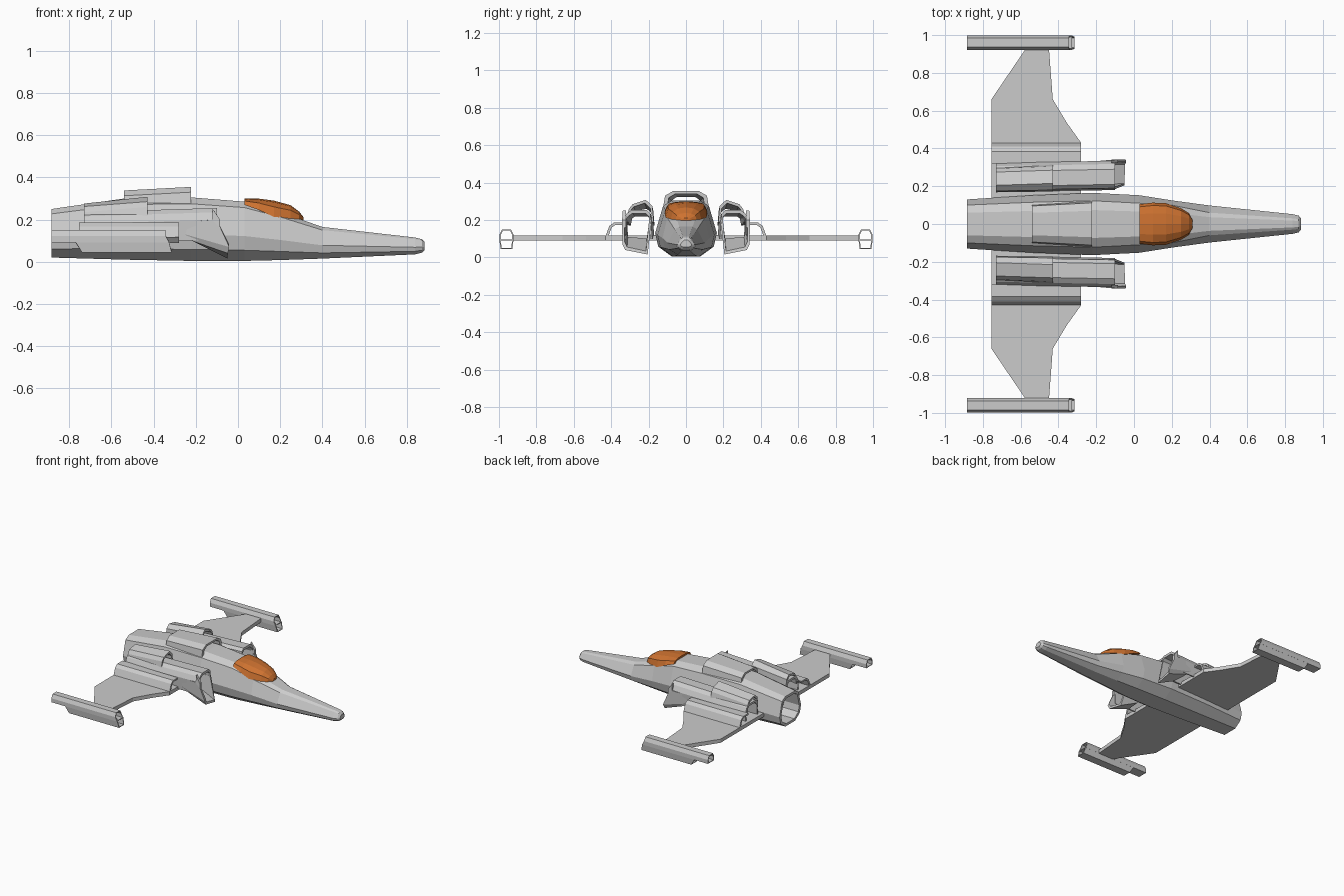
import bpy, bmesh, math

if "Cube" in bpy.data.objects:
    bpy.data.objects.remove(bpy.data.objects["Cube"])


def loft(name, rings, mirror=False, closed=False):
    """Skin a series of equal-length closed 3D rings; closed joins last ring to first."""
    bm = bmesh.new()
    vs = [[bm.verts.new(p) for p in r] for r in rings]
    n = len(rings[0])
    pairs = list(zip(vs, vs[1:])) + ([(vs[-1], vs[0])] if closed else [])
    for a, b in pairs:
        for i in range(n):
            j = (i + 1) % n
            bm.faces.new((a[i], a[j], b[j], b[i]))
    if not closed:
        bm.faces.new(vs[0])
        bm.faces.new(vs[-1])
    bmesh.ops.recalc_face_normals(bm, faces=bm.faces)
    me = bpy.data.meshes.new(name)
    bm.to_mesh(me)
    bm.free()
    ob = bpy.data.objects.new(name, me)
    bpy.context.collection.objects.link(ob)
    if mirror:
        m = ob.modifiers.new("mirror", 'MIRROR')
        m.use_axis = (False, True, False)
    return ob


def shrink(pts, c, k):
    return [(c[0] + (y - c[0]) * k, c[1] + (z - c[1]) * k) for y, z in pts]


def at(x, pts):
    return [(x, y, z) for y, z in pts]


def band(x, pts, c, k=0.85):
    """Cross-section of an open arch with wall thickness."""
    return at(x, pts + shrink(pts, c, k)[::-1])


def tube(name, xs_back, xs_front, pts, c, k, mirror=True):
    """Hollow tube open at both ends; per-point x allows slanted ends."""
    inner = shrink(pts, c, k)

    def ring(xs, p):
        return [(x, y, z) for x, (y, z) in zip(xs, p)]
    return loft(name, [ring(xs_back, pts), ring(xs_front, pts),
                       ring(xs_front, inner), ring(xs_back, inner)], mirror, True)


# Fuselage with hollow exhaust
def section(w, zb, zt, tw):
    h = zt - zb
    half = [(.45 * w, zb), (.9 * w, zb + .18 * h), (w, zb + .42 * h),
            (tw, zb + .9 * h), (.6 * tw, zt)]
    return half + [(-y, z) for y, z in half[::-1]]


body = [(-.885, .13, .02, .25, .10), (-.54, .152, .01, .30, .115),
        (-.22, .165, .004, .305, .123), (.03, .152, .004, .285, .11),
        (.2, .125, .008, .235, .10), (.4, .098, .015, .165, .06),
        (.84, .052, .035, .115, .03), (.872, .044, .043, .107, .026),
        (.885, .03, .055, .093, .015)]
rings = [at(s[0], section(*s[1:])) for s in body]
tail = shrink(section(*body[0][1:]), (0, .135), .84)
loft("fuselage", [at(-.6, tail), at(-.885, tail)] + rings)

# Canopy
glass = bpy.data.materials.new("orange_glass")
glass.diffuse_color = (.62, .17, .03, 1)
glass.use_nodes = True
glass.node_tree.nodes["Principled BSDF"].inputs["Base Color"].default_value = glass.diffuse_color
arcs = []
for x, w, ze, zt in [(.03, .105, .27, .30), (.1, .113, .245, .299), (.17, .11, .213, .29),
                     (.25, .082, .205, .268), (.29, .057, .202, .238), (.31, .02, .198, .212)]:
    arcs.append([(x, w * math.cos(i * math.pi / 6),
                  ze + (zt - ze) * max(0, math.sin(i * math.pi / 6)) ** .7) for i in range(7)])
loft("canopy", arcs).data.materials.append(glass)

# Dorsal intake hood
hood = [(.122, .27), (.112, .33), (.07, .355), (-.07, .355), (-.112, .33), (-.122, .27)]
hood_back = [(y * .85, z - .017) for y, z in hood]
loft("dorsal_hood", [band(-.54, hood_back, (0, .26), .82), band(-.222, hood, (0, .27), .82)])

# Wings
plan = [(-.755, .1), (-.755, .66), (-.575, .925), (-.45, .925), (-.43, .66),
        (-.355, .535), (-.28, .43), (-.28, .1)]
loft("wing", [[(x, y, z) for x, y in plan] for z in (.09, .118)], True)

# Fairing arch on each wing root
fair = [(.43, .115), (.41, .168), (.385, .187), (.32, .187)]
loft("wing_fairing", [band(x, fair, (.34, .115), .83) for x in (-.755, -.28)], True)

# Engine nacelle: forward arch, raised rear housing
nac = [(.33, .1), (.335, .2), (.318, .235), (.29, .255), (.21, .255), (.19, .235), (.18, .1)]
loft("nacelle", [band(-.73, [(y - .012, z - .02 * (z > .15)) for y, z in nac], (.245, .1), .88),
                 band(-.1, nac, (.258, .1), .88)], True)
rear = [(.322, .19), (.305, .26), (.285, .285), (.215, .308), (.18, .275), (.172, .19)]
rear_back = [(.305, .17), (.293, .235), (.275, .262), (.205, .276), (.175, .25), (.168, .17)]
loft("rear_housing", [band(-.73, rear_back, (.24, .17)), band(-.43, rear, (.25, .19))], True)

# Slanted intake scoop under each nacelle
scoop_back = [(-.23, .33, .19), (-.25, .33, .13), (-.22, .32, .10),
              (-.2, .2, .09), (-.2, .185, .19)]
scoop_front = [(-.1, .342, .20), (-.042, .34, .07), (-.048, .325, .04),
               (-.05, .205, .016), (-.1, .185, .20)]


def walled(r):
    return r + [(x, .262 + (y - .262) * .84, .2 + (z - .2) * .9) for x, y, z in r[::-1]]


loft("intake_scoop", [walled(scoop_back), walled(scoop_front)], True)
loft("intake_lip", [at(-.12, [(.342, .195), (.338, .25), (.322, .25), (.322, .195)]),
                    at(-.085, [(.342, .16), (.342, .2), (.322, .2), (.322, .16)])], True)

# Wing tip pods: long upper tube above a shorter lower tube
upper = [(.922, .092), (.922, .122), (.936, .15), (.984, .15), (.998, .122), (.998, .092)]
tube("tip_pod_upper", [-.885] * 6, [-.328, -.342, -.345, -.345, -.342, -.328],
     upper, (.96, .118), .8)
lower = [(.928, .045), (.922, .097), (.998, .097), (.992, .045)]
tube("tip_pod_lower", [-.74, -.772, -.772, -.74], [-.315, -.328, -.328, -.315],
     lower, (.96, .072), .8)
